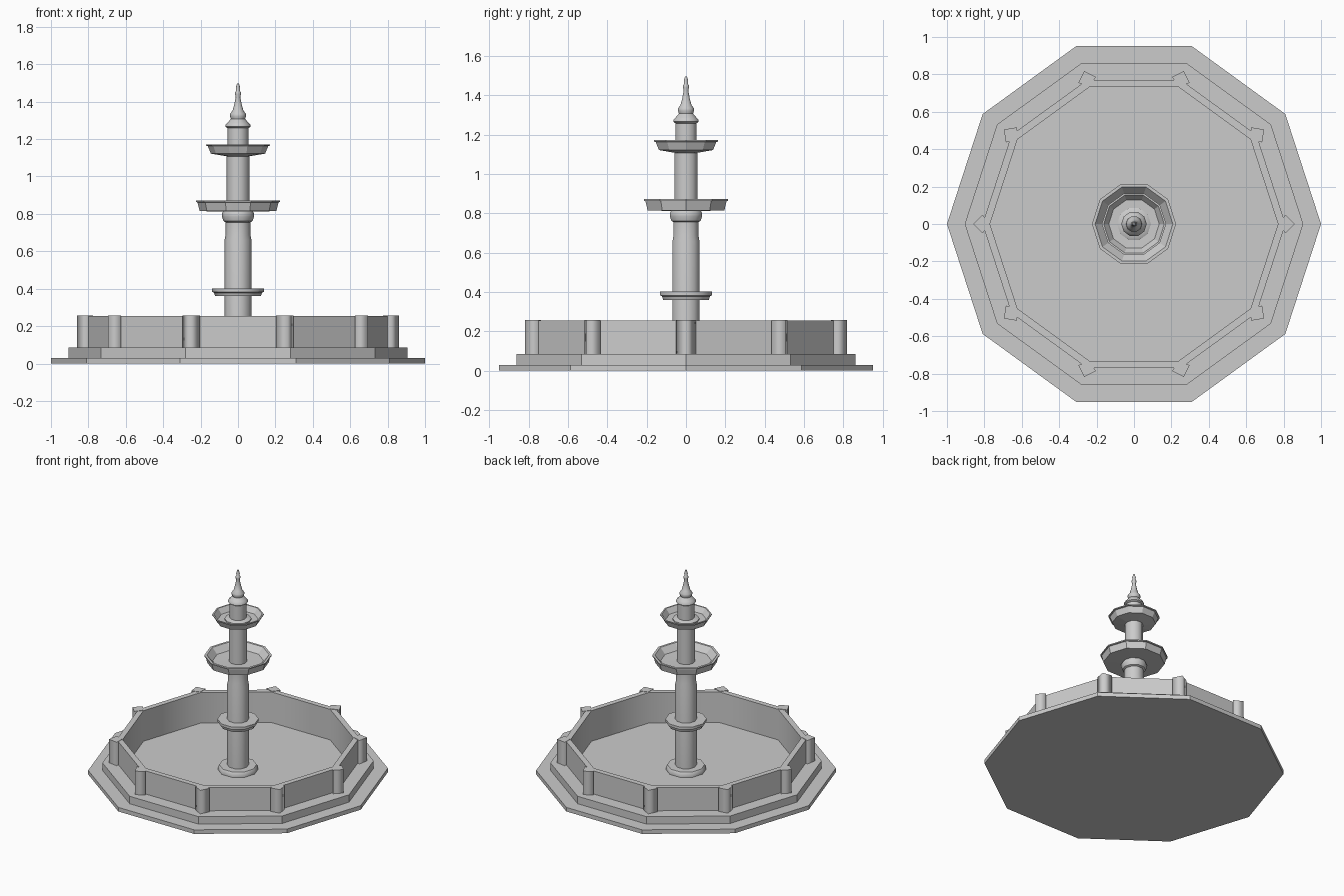
import bpy, bmesh, math

if "Cube" in bpy.data.objects:
    bpy.data.objects.remove(bpy.data.objects["Cube"])

SIDES = 10


def finish(name, bm):
    bmesh.ops.recalc_face_normals(bm, faces=bm.faces)
    me = bpy.data.meshes.new(name)
    bm.to_mesh(me)
    bm.free()
    ob = bpy.data.objects.new(name, me)
    bpy.context.collection.objects.link(ob)
    return ob


def smooth(ob, degrees):
    bpy.ops.object.select_all(action='DESELECT')
    ob.select_set(True)
    bpy.context.view_layer.objects.active = ob
    bpy.ops.object.shade_smooth_by_angle(angle=math.radians(degrees))


def lathe(name, profile, ring=False, angle=None):
    """Turn (radius, z) points into a ten-sided solid, or a closed ring."""
    bm = bmesh.new()
    loops = []
    for r, z in profile:
        loops.append([bm.verts.new((r * math.cos(i * math.tau / SIDES),
                                    r * math.sin(i * math.tau / SIDES), z))
                      for i in range(SIDES)])
    pairs = list(zip(loops, loops[1:]))
    if ring:
        pairs.append((loops[-1], loops[0]))
    else:
        bm.faces.new(loops[0])
        bm.faces.new(loops[-1])
    for a, b in pairs:
        for i in range(SIDES):
            j = (i + 1) % SIDES
            bm.faces.new((a[i], a[j], b[j], b[i]))
    ob = finish(name, bm)
    if angle:
        smooth(ob, angle)
    return ob


# Stepped base and basin wall
lathe("base_step", [(1.0, 0), (1.0, 0.03)])
lathe("upper_step", [(0.905, 0.03), (0.905, 0.085), (0.79, 0.085), (0.79, 0.03)], ring=True)
wall = lathe("basin_wall", [(0.81, 0.03), (0.81, 0.255), (0.77, 0.255), (0.77, 0.03)], ring=True)
for f in wall.data.polygons:
    # only the inside of the basin is shaded smooth
    f.use_smooth = abs(f.normal.z) < 0.1 and math.hypot(f.center.x, f.center.y) < 0.75

# Corner posts on the wall
for k in range(SIDES):
    a = k * math.tau / SIDES
    bm = bmesh.new()
    rings = []
    for z in (0.08, 0.258):
        rings.append([bm.verts.new((x * math.cos(a) - y * math.sin(a),
                                    x * math.sin(a) + y * math.cos(a), z))
                      for x, y in ((0.775, 0), (0.81, -0.05), (0.86, 0), (0.81, 0.05))])
    low, high = rings
    bm.faces.new(low)
    bm.faces.new(high)
    for i in range(4):
        j = (i + 1) % 4
        bm.faces.new((low[i], low[j], high[j], high[i])).smooth = True
    finish(f"wall_post_{k + 1}", bm)

# Central column with foot and collar
lathe("column_foot", [(0.135, 0.03), (0.135, 0.05), (0.125, 0.065)], angle=40)
lathe("lower_column", [(0.072, 0.03), (0.072, 0.66), (0.066, 0.69), (0.066, 0.77)], angle=40)
lathe("column_collar", [(0.122, 0.36), (0.128, 0.378), (0.138, 0.383), (0.138, 0.402),
                        (0.125, 0.402)], angle=40)
lathe("column_capital", [(0.066, 0.755), (0.078, 0.762), (0.086, 0.785),
                         (0.086, 0.802), (0.076, 0.818)], angle=40)
lathe("upper_column", [(0.061, 0.815), (0.061, 1.12), (0.056, 1.125), (0.056, 1.265)], angle=40)

# Two hollow bowls
lathe("lower_bowl", [(0.07, 0.812), (0.205, 0.815), (0.217, 0.862), (0.225, 0.864), (0.225, 0.872),
                     (0.208, 0.872), (0.17, 0.83), (0.06, 0.828)])
lathe("upper_bowl", [(0.06, 1.108), (0.145, 1.122), (0.162, 1.163), (0.172, 1.165), (0.172, 1.172),
                     (0.162, 1.172), (0.135, 1.135), (0.055, 1.133)])
lathe("upper_bowl_collar", [(0.09, 1.13), (0.09, 1.142), (0.075, 1.15)], angle=40)

# Finial
lathe("finial", [(0.056, 1.258), (0.068, 1.266), (0.068, 1.274), (0.055, 1.288), (0.038, 1.308),
                 (0.043, 1.322), (0.042, 1.335), (0.029, 1.352), (0.02, 1.385), (0.012, 1.425),
                 (0.016, 1.44), (0.015, 1.452), (0.01, 1.458), (0.012, 1.475), (0.005, 1.497)],
      angle=45)
